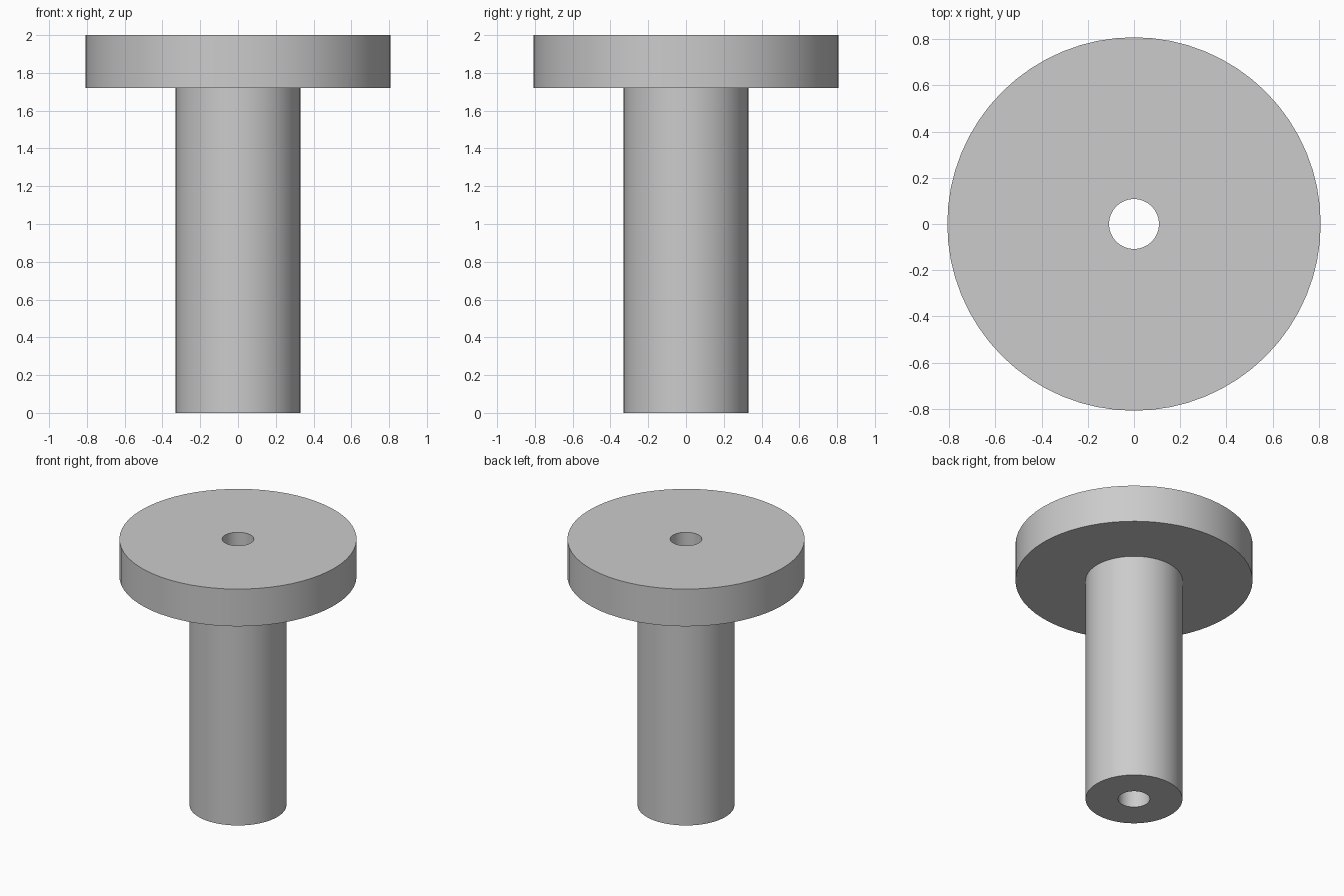
import bpy
import bmesh
import math

cube = bpy.data.objects.get("Cube")
if cube:
    bpy.data.objects.remove(cube, do_unlink=True)

SEGMENTS = 64
BORE, SHAFT, HEAD = 0.108, 0.33, 0.808
BASE, SHOULDER, TOP = 0.0, 1.72, 2.0

# Plain grey material
grey = bpy.data.materials.new("plain_grey")
grey.use_nodes = True
colour = (0.6, 0.6, 0.6, 1.0)
grey.diffuse_color = colour
grey.node_tree.nodes["Principled BSDF"].inputs["Base Color"].default_value = colour

# Closed cross-section: shaft, wide flat head and the bore through both
profile = [(BORE, BASE), (SHAFT, BASE), (SHAFT, SHOULDER),
           (HEAD, SHOULDER), (HEAD, TOP), (BORE, TOP)]

# Revolve the section into a flanged bushing
bm = bmesh.new()
rings = []
for radius, z in profile:
    ring = []
    for i in range(SEGMENTS):
        a = math.tau * i / SEGMENTS
        ring.append(bm.verts.new((radius * math.cos(a), radius * math.sin(a), z)))
    rings.append(ring)
for k, lower in enumerate(rings):
    upper = rings[(k + 1) % len(rings)]
    for i in range(SEGMENTS):
        j = (i + 1) % SEGMENTS
        bm.faces.new((lower[i], lower[j], upper[j], upper[i]))
bmesh.ops.recalc_face_normals(bm, faces=bm.faces)

mesh = bpy.data.meshes.new("flanged_bushing")
bm.to_mesh(mesh)
bm.free()
mesh.materials.append(grey)
bushing = bpy.data.objects.new("flanged_bushing", mesh)
bpy.context.collection.objects.link(bushing)

# Smooth round walls, sharp rims
bpy.ops.object.select_all(action="DESELECT")
bushing.select_set(True)
bpy.context.view_layer.objects.active = bushing
bpy.ops.object.shade_smooth_by_angle(angle=math.radians(30))
